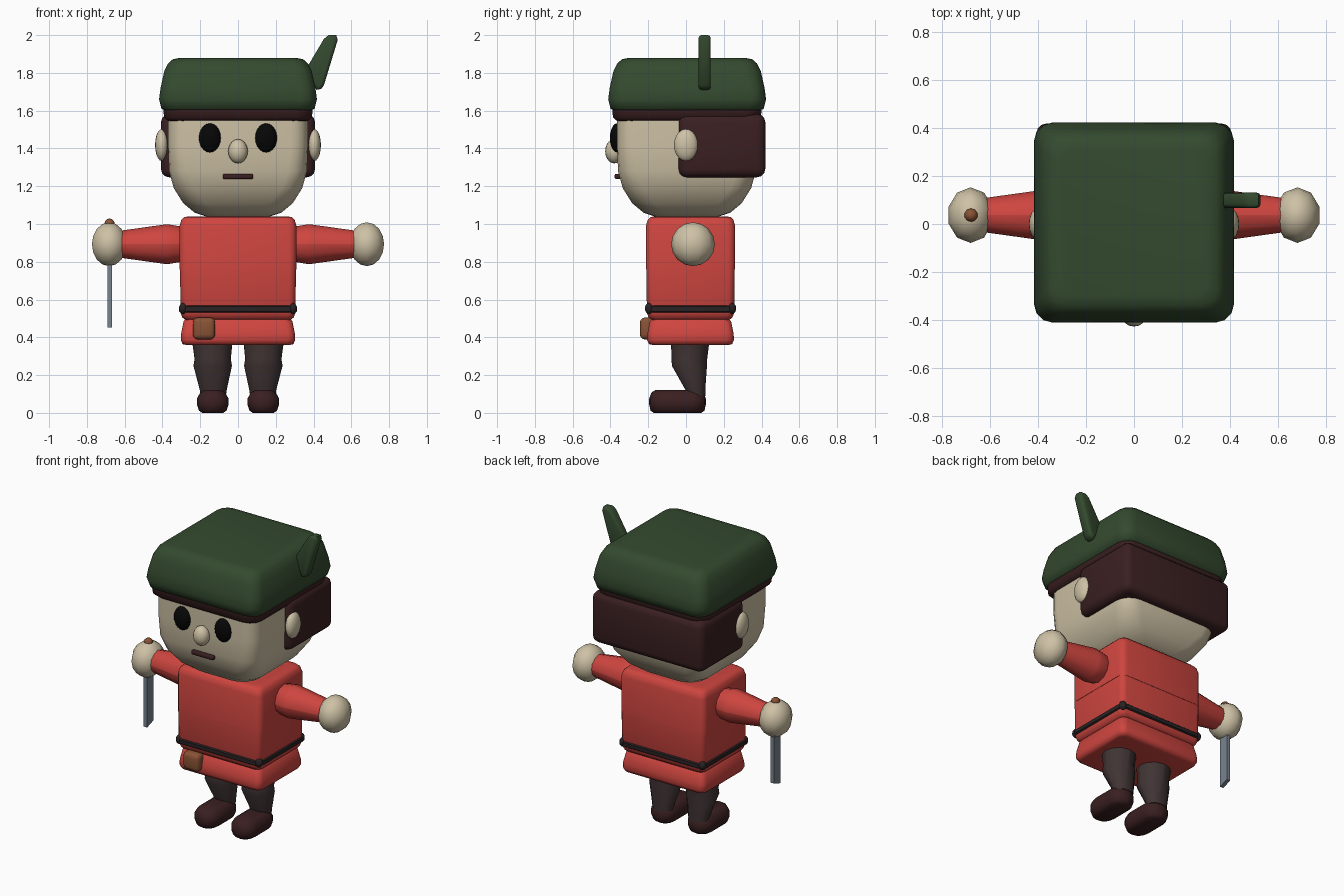
import bpy, bmesh, math
from mathutils import Vector, Matrix

if "Cube" in bpy.data.objects:
    bpy.data.objects.remove(bpy.data.objects["Cube"])


def material(name, rgb):
    m = bpy.data.materials.new(name)
    m.diffuse_color = (*rgb, 1)
    m.use_nodes = True
    m.node_tree.nodes["Principled BSDF"].inputs["Base Color"].default_value = m.diffuse_color
    return m


SKIN = material("skin", (0.62, 0.54, 0.38))
RED = material("red cloth", (0.62, 0.06, 0.05))
GREEN = material("green felt", (0.034, 0.068, 0.028))
HAIR = material("dark brown", (0.043, 0.014, 0.015))
LEGGING = material("charcoal brown", (0.052, 0.034, 0.034))
BELT = material("belt black", (0.022, 0.016, 0.017))
LEATHER = material("leather", (0.25, 0.085, 0.035))
STEEL = material("steel", (0.19, 0.23, 0.27))
BLACK = material("black", (0.002, 0.002, 0.002))


def finish(bm, name, mat, angle=50):
    bmesh.ops.recalc_face_normals(bm, faces=bm.faces)
    me = bpy.data.meshes.new(name)
    bm.to_mesh(me)
    bm.free()
    ob = bpy.data.objects.new(name, me)
    bpy.context.collection.objects.link(ob)
    me.materials.append(mat)
    bpy.ops.object.select_all(action='DESELECT')
    ob.select_set(True)
    bpy.context.view_layer.objects.active = ob
    bpy.ops.object.shade_smooth_by_angle(angle=math.radians(angle))
    return ob


def loft(name, mat, rings, seg=3, matrix=None, angle=50):
    """Skin rounded rectangles: each ring is (z, cx, cy, half x, half y, corner radius)."""
    bm = bmesh.new()
    loops = []
    for z, cx, cy, hx, hy, r in rings:
        r = min(r, hx * 0.999, hy * 0.999)
        loop = []
        for q, (sx, sy) in enumerate(((1, 1), (-1, 1), (-1, -1), (1, -1))):
            for i in range(seg + 1):
                a = math.pi / 2 * (q + i / seg)
                loop.append(bm.verts.new((cx + sx * (hx - r) + r * math.cos(a),
                                          cy + sy * (hy - r) + r * math.sin(a), z)))
        loops.append(loop)
    n = len(loops[0])
    for a, b in zip(loops, loops[1:]):
        for i in range(n):
            bm.faces.new((a[i], a[(i + 1) % n], b[(i + 1) % n], b[i]))
    bm.faces.new(loops[0])
    bm.faces.new(loops[-1])
    if matrix:
        bm.transform(matrix)
    return finish(bm, name, mat, angle)


def ball(name, mat, loc, radii, u=16, v=10):
    bm = bmesh.new()
    bmesh.ops.create_uvsphere(bm, u_segments=u, v_segments=v, radius=1)
    bm.transform(Matrix.Translation(loc) @ Matrix.Diagonal((*radii, 1)))
    return finish(bm, name, mat)


def box(name, mat, loc, half, bevel, seg=3):
    bm = bmesh.new()
    bmesh.ops.create_cube(bm, size=2)
    bm.transform(Matrix.Translation(loc) @ Matrix.Diagonal((*half, 1)))
    bmesh.ops.bevel(bm, geom=bm.edges[:], offset=bevel, segments=seg, profile=0.5, affect='EDGES')
    return finish(bm, name, mat)


# Head: square block with a rounded jaw
loft("head", SKIN, [(z, 0, 0.005, h, h, r) for z, h, r in (
    (1.04, 0.17, 0.10), (1.06, 0.23, 0.12), (1.11, 0.29, 0.12), (1.19, 0.34, 0.11),
    (1.28, 0.365, 0.10), (1.42, 0.37, 0.09), (1.6, 0.37, 0.09))], seg=4)

# Hair: rim below the hat and block behind the ears
loft("hair_rim", HAIR, [(z, 0, 0.005, h, h, 0.08) for z, h in (
    (1.54, 0.34), (1.548, 0.375), (1.565, 0.392), (1.61, 0.395))])
box("back_hair", HAIR, (0, 0.19, 1.415), (0.408, 0.23, 0.168), 0.045)

# Hat
loft("hat", GREEN, [(z, 0, 0.006, h, h, r) for z, h, r in (
    (1.60, 0.385, 0.07), (1.61, 0.405, 0.08), (1.66, 0.418, 0.08), (1.72, 0.41, 0.08),
    (1.81, 0.39, 0.08), (1.85, 0.37, 0.08), (1.872, 0.345, 0.07), (1.88, 0.305, 0.06))])

# Feather: flat tilted outline with rounded edges
bm = bmesh.new()
outline = [(0.36, 1.82), (0.455, 1.98), (0.48, 2.0), (0.52, 2.0), (0.528, 1.975),
           (0.455, 1.735), (0.44, 1.715), (0.415, 1.71)]
face = bm.faces.new([bm.verts.new((x, 0.067, z)) for x, z in outline])
ext = bmesh.ops.extrude_face_region(bm, geom=[face])
bmesh.ops.translate(bm, vec=(0, 0.064, 0), verts=[g for g in ext["geom"] if isinstance(g, bmesh.types.BMVert)])
caps = [e for e in bm.edges if abs(e.verts[0].co.y - e.verts[1].co.y) < 1e-4]
bmesh.ops.bevel(bm, geom=caps, offset=0.015, segments=2, profile=0.5, affect='EDGES')
finish(bm, "feather", GREEN)

# Face
ball("nose", SKIN, (0, -0.38, 1.385), (0.052, 0.048, 0.064))
box("mouth", HAIR, (0, -0.362, 1.252), (0.08, 0.016, 0.014), 0.008, 2)
for side, s in (("left", 1), ("right", -1)):
    ball(side + "_eye", BLACK, (s * 0.149, -0.365, 1.456), (0.058, 0.038, 0.077))
    ball(side + "_ear", SKIN, (s * 0.403, 0, 1.418), (0.036, 0.064, 0.085))

# Tunic: chest, waist and flared hem
loft("chest", RED, [(z, 0, 0.024, h, h - 0.073, 0.04) for z, h in (
    (0.76, 0.309), (0.99, 0.309), (1.022, 0.30), (1.037, 0.285), (1.04, 0.26))])
loft("waist", RED, [(z, 0, 0.024, h, h - 0.073, 0.035) for z, h in (
    (0.49, 0.275), (0.505, 0.295), (0.53, 0.304), (0.765, 0.307))])
loft("hem", RED, [(z, 0, 0.024, h, h - 0.073, 0.04) for z, h in (
    (0.36, 0.275), (0.364, 0.293), (0.385, 0.303), (0.42, 0.301), (0.485, 0.288), (0.51, 0.265))])

# Belt with corner knobs, and pouch
loft("belt", BELT, [(z, 0, 0.024, h, h - 0.073, 0.04) for z, h in (
    (0.530, 0.302), (0.538, 0.312), (0.562, 0.312), (0.570, 0.302))])
for sx in (-1, 1):
    for y in (-0.194, 0.242):
        ball("belt_knob", BELT, (sx * 0.29, y, 0.553), (0.024, 0.024, 0.03), 10, 6)
box("pouch", LEATHER, (-0.18, -0.19, 0.447), (0.059, 0.054, 0.058), 0.026)

for side, s in (("left", 1), ("right", -1)):
    # Sleeve runs outward along x
    turn = Matrix.Translation((0, 0.037, 0.893)) @ Matrix.Rotation(s * math.pi / 2, 4, 'Y')
    loft(side + "_sleeve", RED, [(x, 0, 0, r, r, r) for x, r in (
        (0.29, 0.088), (0.31, 0.095), (0.37, 0.105), (0.39, 0.104), (0.62, 0.072))], matrix=turn)
    ball(side + "_hand", SKIN, (s * 0.682, 0.037, 0.893), (0.096, 0.116, 0.116), 10, 8)

    # Leg: thigh, knee and tapering calf
    loft(side + "_leg", LEGGING, [(z, s * x, y, hx, hy, 0.2) for z, x, y, hx, hy in (
        (0.09, 0.131, 0.052, 0.067, 0.050), (0.12, 0.131, 0.05, 0.071, 0.052),
        (0.25, 0.134, 0.018, 0.102, 0.093), (0.285, 0.134, 0.018, 0.096, 0.094),
        (0.38, 0.136, 0.022, 0.107, 0.102))])

    # Boot: rounded block with the toe forward
    loft(side + "_boot", HAIR, [(z, s * 0.134, -0.045, hx, hy, 0.075) for z, hx, hy in (
        (0, 0.055, 0.125), (0.012, 0.073, 0.143), (0.045, 0.084, 0.15),
        (0.075, 0.084, 0.15), (0.108, 0.066, 0.138), (0.12, 0.045, 0.118))], seg=4)

# Dagger held point down
ball("pommel", LEATHER, (-0.68, 0.037, 1.003), (0.028, 0.028, 0.026), 10, 6)
bm = bmesh.new()
blade = [(0.005, 0.82), (0.07, 0.82), (0.07, 0.475), (0.005, 0.453)]
face = bm.faces.new([bm.verts.new((-0.692, y, z)) for y, z in blade])
ext = bmesh.ops.extrude_face_region(bm, geom=[face])
bmesh.ops.translate(bm, vec=(0.025, 0, 0), verts=[g for g in ext["geom"] if isinstance(g, bmesh.types.BMVert)])
finish(bm, "blade", STEEL, 20)
